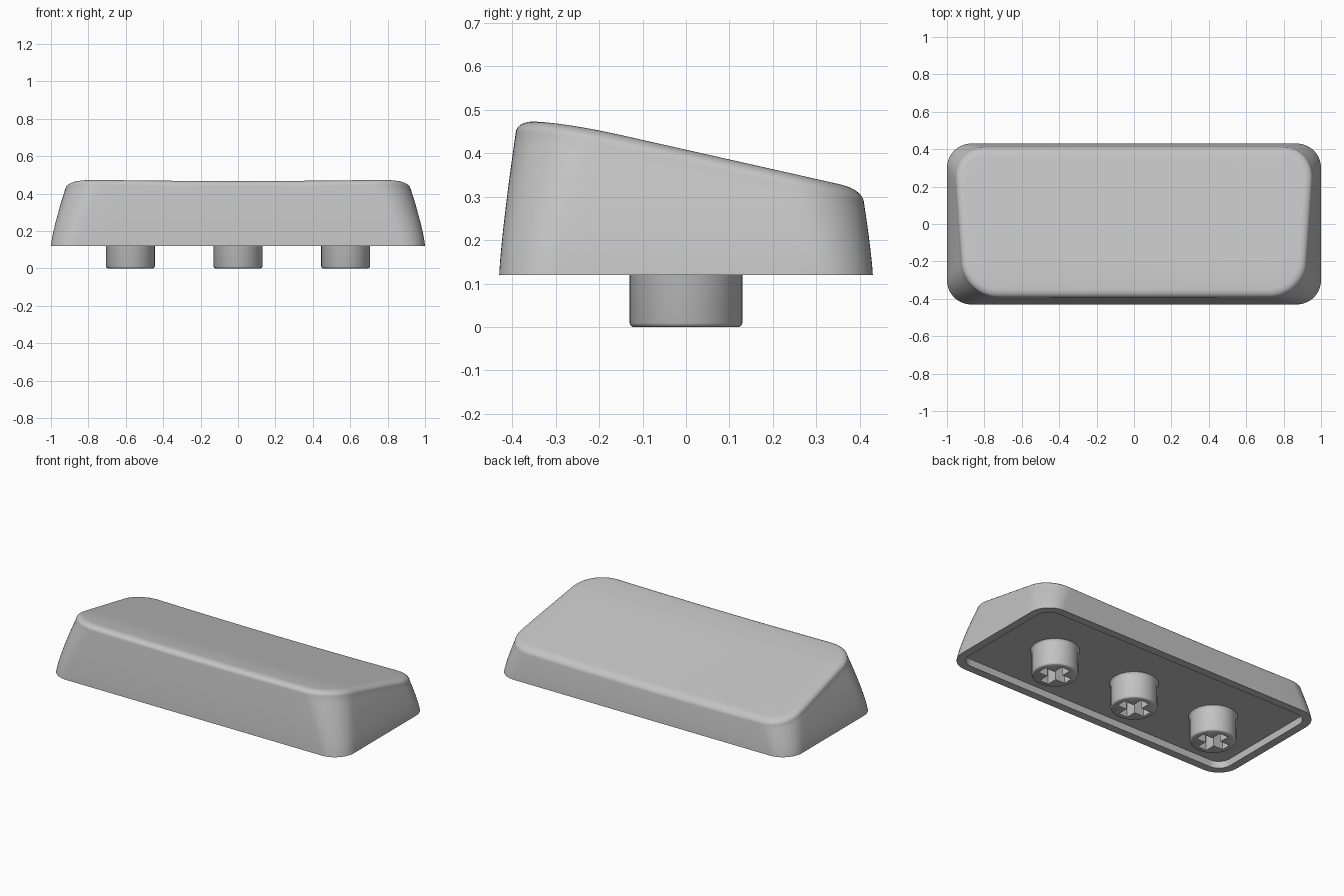
import bpy
import bmesh
from math import sin, cos, pi

cube = bpy.data.objects.get("Cube")
if cube:
    bpy.data.objects.remove(cube)

BASE, FLOOR, RIM = 0.12, 0.16, 0.05
FILLET, DROP = 0.045, 0.03

grey = bpy.data.materials.new("light grey plastic")
grey.use_nodes = True
colour = (0.55, 0.55, 0.55, 1)
grey.diffuse_color = colour
bsdf = next(n for n in grey.node_tree.nodes if n.type == "BSDF_PRINCIPLED")
bsdf.inputs["Base Color"].default_value = colour


def finish(bm, name):
    bmesh.ops.recalc_face_normals(bm, faces=bm.faces)
    mesh = bpy.data.meshes.new(name)
    bm.to_mesh(mesh)
    bm.free()
    mesh.materials.append(grey)
    obj = bpy.data.objects.new(name, mesh)
    bpy.context.collection.objects.link(obj)
    bpy.ops.object.select_all(action="DESELECT")
    obj.select_set(True)
    bpy.context.view_layer.objects.active = obj
    bpy.ops.object.shade_smooth_by_angle(angle=0.6)
    return obj


def add_ring(bm, points):
    return [bm.verts.new(p) for p in points]


def bridge(bm, a, b):
    for i in range(len(a)):
        j = (i + 1) % len(a)
        bm.faces.new((a[i], a[j], b[j], b[i]))


# Sloping, slightly dished top surface
def top_height(x, y):
    soft = 0.3 * max(0, -y - 0.15) ** 2
    return 0.408 - 0.225 * y - soft - 0.008 * (1 - min(1, (x / 0.85) ** 2))


# Point on a rounded corner of the body outline at height z, inset by d
def corner_point(quarter, angle, z, d):
    sx = 1 if quarter in (0, 3) else -1
    sy = 1 if quarter < 2 else -1
    u = max(0, (z - BASE) / 0.34)
    r = 0.13 + 0.06 * u - d
    half_x = 1 - 0.09 * u ** 1.3 - d
    half_y = 0.43 - (0.05 if sy > 0 else 0.04) * u ** 1.25 - d
    return (sx * (half_x - r) + r * cos(angle),
            sy * (half_y - r) + r * sin(angle))


# Perimeter keys: corner arcs joined by subdivided straight runs
CORNER, STRAIGHT = 14, 12
keys = []
for q in range(4):
    for k in range(CORNER + 1):
        keys.append((q, (q + k / CORNER) * pi / 2, 0))
    for k in range(1, STRAIGHT):
        keys.append((q, (q + 1) * pi / 2, k / STRAIGHT))


def outline(key, z, d=0):
    q, angle, f = key
    x, y = corner_point(q, angle, z, d)
    if f:
        x2, y2 = corner_point((q + 1) % 4, angle, z, d)
        x, y = x + (x2 - x) * f, y + (y2 - y) * f
    return x, y


# Height where the wall meets the rounded top edge
def edge_height(key):
    z = 0.3
    for _ in range(8):
        z = top_height(*outline(key, z)) - DROP
    return z


edges = [edge_height(k) for k in keys]

# Key body: wall, rounded edge, top, rim and underside recess
bm = bmesh.new()
rings = []
for step in range(11):
    pts = []
    for key, edge in zip(keys, edges):
        z = BASE + (edge - BASE) * step / 10
        pts.append((*outline(key, z), z))
    rings.append(add_ring(bm, pts))
for step in range(1, 9):
    a = step / 8 * pi / 2
    pts = []
    for key, edge in zip(keys, edges):
        x, y = outline(key, edge, FILLET * (1 - cos(a)))
        pts.append((x, y, top_height(x, y) - DROP * (1 - sin(a))))
    rings.append(add_ring(bm, pts))
rim_top = [v.co.copy() for v in rings[-1]]
for step in range(1, 12):
    s = 1 - step / 11.5
    rings.append(add_ring(bm, [(p.x * s, p.y * s, top_height(p.x * s, p.y * s))
                               for p in rim_top]))
for lower, upper in zip(rings, rings[1:]):
    bridge(bm, lower, upper)
bm.faces.new(rings[-1])
inner = add_ring(bm, [(*outline(k, BASE, RIM), BASE) for k in keys])
floor = add_ring(bm, [(*outline(k, BASE, RIM + 0.005), FLOOR) for k in keys])
bridge(bm, rings[0], inner)
bridge(bm, inner, floor)
bm.faces.new(floor)
finish(bm, "key_body")


# Round mounting stem with a cross-shaped socket
def make_stem(name, cx):
    bm = bmesh.new()
    profile = [(0.122, 0), (0.127, 0.003), (0.13, 0.009),
               (0.13, 0.145), (0.133, 0.155), (0.14, FLOOR + 0.002)]
    sides = 48
    loops = [add_ring(bm, [(cx + r * cos(2 * pi * i / sides),
                            r * sin(2 * pi * i / sides), z)
                           for i in range(sides)]) for r, z in profile]
    for a, b in zip(loops, loops[1:]):
        bridge(bm, a, b)
    w, l = 0.03, 0.095
    arm = [(l, -w), (l, w), (w, w)]
    cross = []
    for _ in range(4):
        cross += arm
        arm = [(-y, x) for x, y in arm]
    mouth = add_ring(bm, [(cx + x, y, 0) for x, y in cross])
    end = add_ring(bm, [(cx + x, y, 0.13) for x, y in cross])
    bridge(bm, mouth, end)
    bm.faces.new(end)
    border = [bm.edges.get((ring[i - 1], ring[i]))
              for ring in (loops[0], mouth) for i in range(len(ring))]
    bmesh.ops.triangle_fill(bm, edges=border, use_beauty=True)
    finish(bm, name)


for label, x in (("right", -0.575), ("middle", 0), ("left", 0.575)):
    make_stem(label + "_stem", x)
